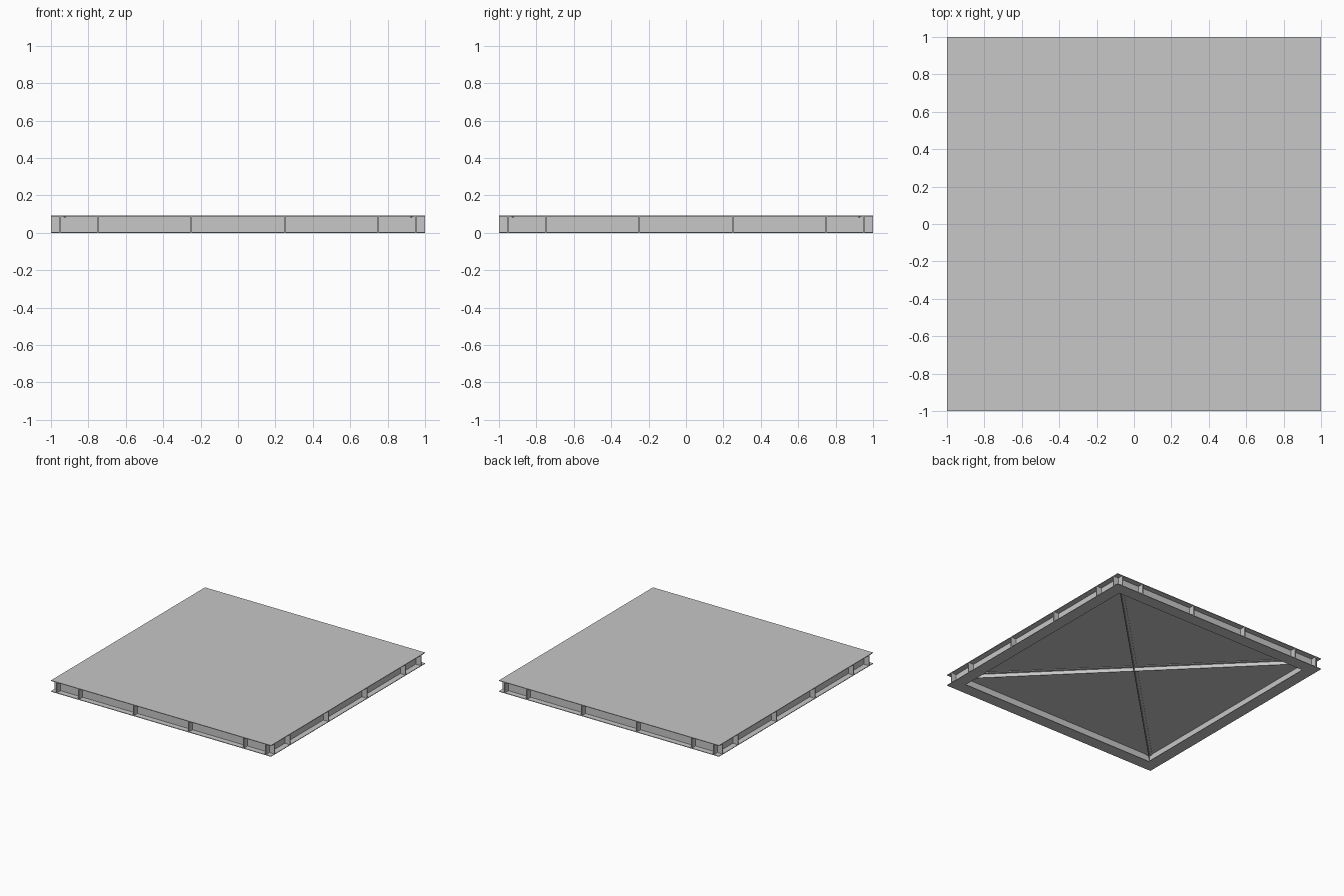
import bpy, math
from mathutils import Matrix, Vector

cube = bpy.data.objects.get("Cube")
if cube:
    bpy.data.objects.remove(cube)

STEEL = (0.57, 0.57, 0.57, 1)
steel = bpy.data.materials.new("steel_grey")
steel.use_nodes = True
steel.diffuse_color = STEEL
steel.node_tree.nodes["Principled BSDF"].inputs["Base Color"].default_value = STEEL

HEIGHT = 0.093      # overall height
PLATE = 0.005       # deck and flange thickness
FLANGE = 0.1        # flange width
WEB = 0.008         # web thickness
AXIS = 1 - FLANGE / 2
CLEAR = HEIGHT - 2 * PLATE
MID = HEIGHT / 2


def box(name, size, centre, turn=0):
    """Box of a given size, turned about the vertical axis through the origin."""
    x, y, z = (s / 2 for s in size)
    verts = [(i * x, j * y, k * z) for i in (-1, 1) for j in (-1, 1) for k in (-1, 1)]
    faces = [(0, 1, 3, 2), (4, 6, 7, 5), (0, 4, 5, 1), (2, 3, 7, 6), (0, 2, 6, 4), (1, 5, 7, 3)]
    mesh = bpy.data.meshes.new(name)
    mesh.from_pydata(verts, [], faces)
    mesh.transform(Matrix.Rotation(turn, 4, "Z") @ Matrix.Translation(Vector(centre)))
    mesh.materials.append(steel)
    obj = bpy.data.objects.new(name, mesh)
    bpy.context.collection.objects.link(obj)
    return obj


# Deck plate over the whole frame
box("deck_plate", (2, 2, PLATE), (0, 0, HEIGHT - PLATE / 2))

# Four edge beams: front, left, back, right
for i, side in enumerate(("front", "left", "back", "right")):
    turn = i * math.pi / 2
    # Front and back flanges run full length, side flanges fit between them
    length = 2 if i % 2 == 0 else 2 - 2 * FLANGE
    box(side + "_bottom_flange", (length, FLANGE, PLATE), (0, -AXIS, PLATE / 2), turn)
    box(side + "_web", (2, WEB, CLEAR), (0, -AXIS, MID), turn)
    # Outer stiffeners between the flanges
    depth = FLANGE / 2 - WEB / 2
    for n, x in enumerate((-0.75, -0.25, 0.25, 0.75)):
        box(f"{side}_stiffener_{n + 1}", (0.01, depth, CLEAR),
            (x, -1 + depth / 2, MID), turn)

# Crossed diagonal tee braces under the deck
SPAN = 2 * math.sqrt(2) * (AXIS - WEB)
top = HEIGHT - PLATE
for name, turn in (("first", math.pi / 4), ("second", -math.pi / 4)):
    box(name + "_brace_flange", (SPAN, 0.045, PLATE), (0, 0, top - PLATE / 2), turn)
    box(name + "_brace_web", (SPAN, PLATE, 0.03), (0, 0, top - PLATE - 0.015), turn)
